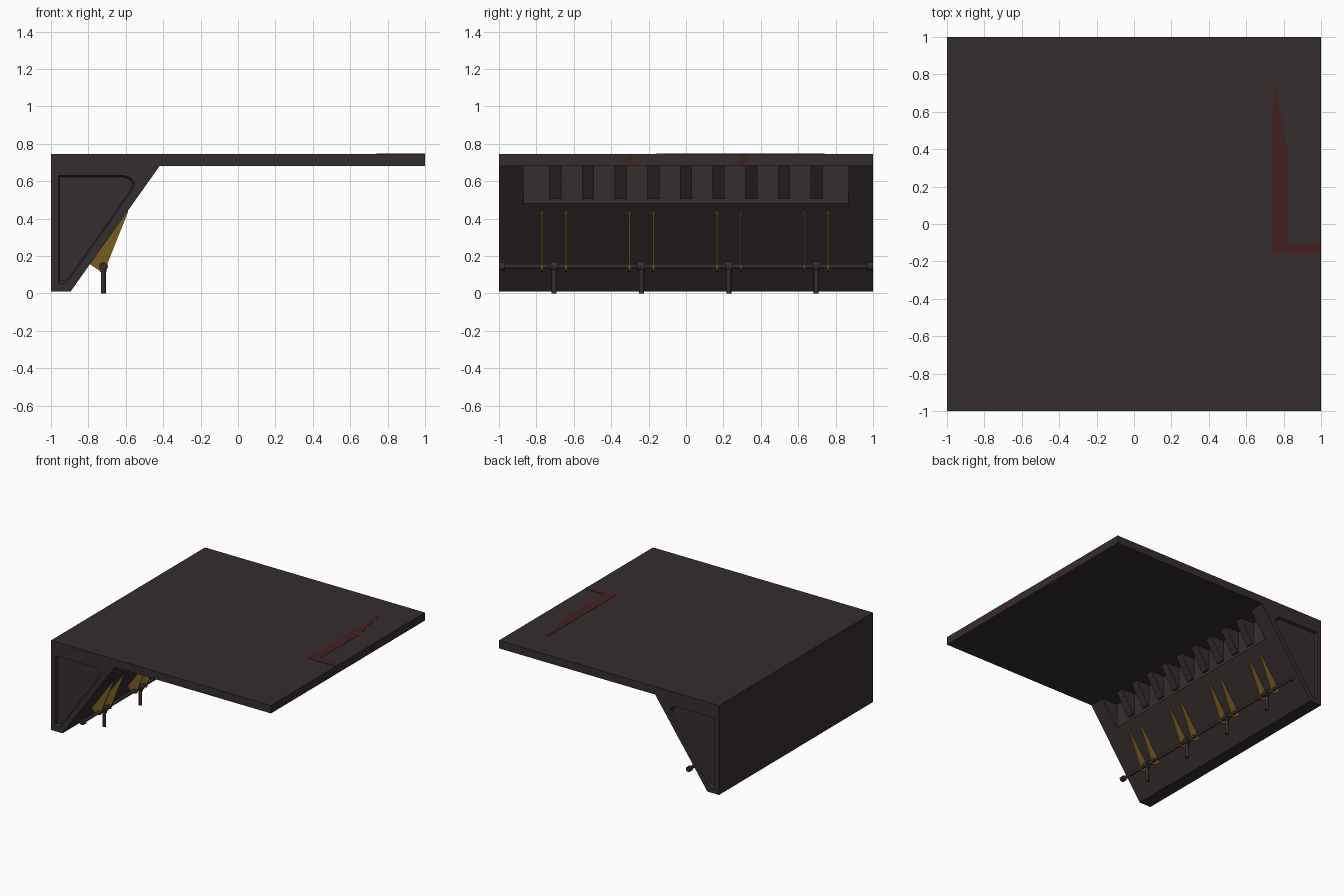
import bpy, bmesh, math
from mathutils import Vector

if "Cube" in bpy.data.objects:
    bpy.data.objects.remove(bpy.data.objects["Cube"])


def material(name, rgb):
    m = bpy.data.materials.new(name)
    m.diffuse_color = (*rgb, 1)
    m.use_nodes = True
    m.node_tree.nodes["Principled BSDF"].inputs["Base Color"].default_value = m.diffuse_color
    return m


DARK = material("dark_metal", (0.036, 0.026, 0.028))
GOLD = material("dull_gold", (0.19, 0.105, 0.016))
RED = material("dark_red", (0.056, 0.015, 0.015))


def make(name, bm, mat):
    bmesh.ops.recalc_face_normals(bm, faces=bm.faces)
    me = bpy.data.meshes.new(name)
    bm.to_mesh(me)
    bm.free()
    me.materials.append(mat)
    ob = bpy.data.objects.new(name, me)
    bpy.context.collection.objects.link(ob)
    return ob


def loft(name, a, b, mat):
    """Closed solid between two matching outlines."""
    bm = bmesh.new()
    va = [bm.verts.new(p) for p in a]
    vb = [bm.verts.new(p) for p in b]
    bm.faces.new(va)
    bm.faces.new(vb[::-1])
    n = len(a)
    for i in range(n):
        j = (i + 1) % n
        bm.faces.new((va[i], vb[i], vb[j], va[j]))
    return make(name, bm, mat)


def prism(name, prof, y0, y1, mat):
    return loft(name, [(x, y0, z) for x, z in prof], [(x, y1, z) for x, z in prof], mat)


def rod(name, p, q, r, mat=DARK, n=12):
    p, q = Vector(p), Vector(q)
    bm = bmesh.new()
    bmesh.ops.create_cone(bm, cap_ends=True, segments=n, radius1=r, radius2=r, depth=(q - p).length)
    bm.transform((q - p).to_track_quat('Z', 'Y').to_matrix().to_4x4())
    bmesh.ops.translate(bm, verts=bm.verts, vec=(p + q) / 2)
    ob = make(name, bm, mat)
    for f in ob.data.polygons:
        f.use_smooth = len(f.vertices) == 4
    return ob


# Platform slab with the sloped support
body = prism("platform_body", [(-1, 0.01), (-0.895, 0.01), (-0.42, 0.68), (1, 0.68),
                               (1, 0.745), (-1, 0.745)], -1, 1, DARK)

# Cutters: long notch under the slab and a bevelled recess in each end
cutters = [prism("notch_cutter", [(-0.562, 0.48), (-0.562, 0.681), (-0.419, 0.681), (-0.38, 0.48)],
                 -0.87, 0.87, DARK)]
panel = [(-0.96, 0.055), (-0.935, 0.05), (-0.912, 0.062), (-0.56, 0.56), (-0.553, 0.59),
         (-0.575, 0.62), (-0.61, 0.63), (-0.96, 0.63)]
cx, cz = -0.83, 0.46
for s in (-1, 1):
    def ring(k, y):
        return [(cx + (x - cx) * k, s * y, cz + (z - cz) * k) for x, z in panel]
    cutters.append(loft("recess_cutter", ring(1.04, 1.02), ring(0.96, 0.98), DARK))
for c in cutters:
    mod = body.modifiers.new("cut", 'BOOLEAN')
    mod.operation = 'DIFFERENCE'
    mod.solver = 'EXACT'
    mod.object = c
bpy.context.view_layer.update()
dg = bpy.context.evaluated_depsgraph_get()
cut_mesh = bpy.data.meshes.new_from_object(body.evaluated_get(dg))
body.modifiers.clear()
body.data = cut_mesh
for c in cutters:
    bpy.data.objects.remove(c)

# Gusset wedges in the notch
for i in range(9):
    y = (i - 4) * 0.1745
    prism("gusset_wedge", [(-0.565, 0.505), (-0.565, 0.683), (-0.44, 0.683), (-0.55, 0.505)],
          y - 0.032, y + 0.032, DARK)

# Rail with end knobs
rod("rail", (-0.72, -1, 0.145), (-0.72, 1, 0.145), 0.013)
for s in (-1, 1):
    rod("rail_knob", (-0.72, s * 0.97, 0.145), (-0.72, s, 0.145), 0.022)

# Posts, collars and gold bracket plates
plate = [(-0.797, 0.16), (-0.592, 0.447), (-0.588, 0.435), (-0.698, 0.16), (-0.705, 0.125),
         (-0.735, 0.117)]
for i in range(4):
    y = -0.705 + i * 0.467
    rod("post", (-0.72, y, 0), (-0.72, y, 0.15), 0.013)
    rod("post_collar", (-0.72, y, 0.115), (-0.72, y, 0.145), 0.018)
    rod("rail_collar", (-0.72, y - 0.02, 0.145), (-0.72, y + 0.02, 0.145), 0.025)
    for s in (-1, 1):
        yc = y + s * 0.064
        prism("bracket_plate", plate, yc - 0.005, yc + 0.005, GOLD)

# Painted marking on top and two small marks on the slab edge
mark = [(0.74, -0.16), (1, -0.16), (1, -0.11), (0.825, -0.11), (0.825, 0.38), (0.76, 0.73),
        (0.745, 0.74)]
loft("top_marking", [(x, y, 0.743) for x, y in mark], [(x, y, 0.747) for x, y in mark], RED)
for y in (-0.303, 0.303):
    prism("edge_mark", [(0.998, 0.682), (1.001, 0.682), (1.001, 0.743), (0.998, 0.743)],
          y - 0.018, y + 0.018, RED)
